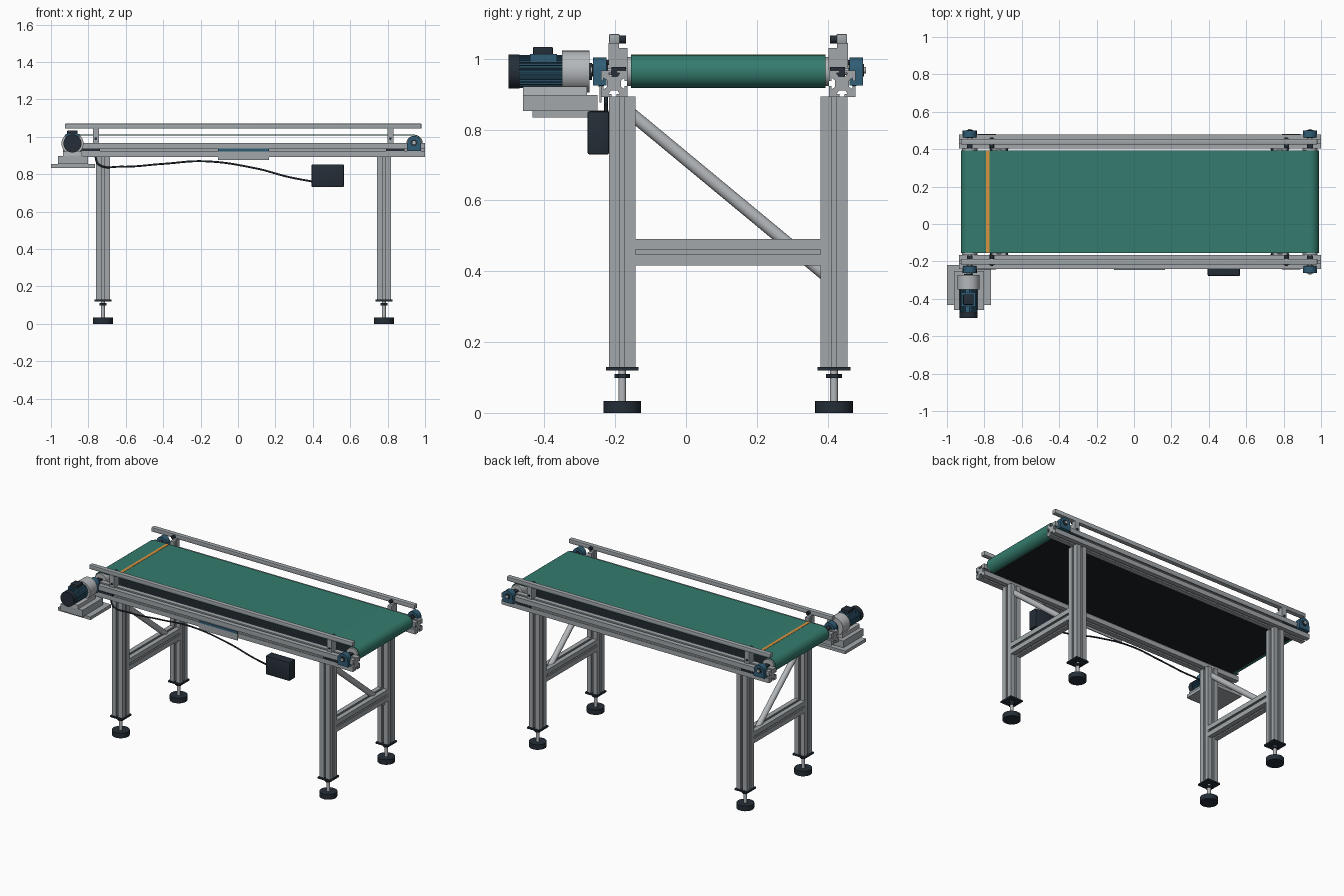
import bpy, bmesh, math
from mathutils import Vector

if "Cube" in bpy.data.objects:
    bpy.data.objects.remove(bpy.data.objects["Cube"], do_unlink=True)


def material(name, r, g, b):
    m = bpy.data.materials.new(name)
    m.use_nodes = True
    m.diffuse_color = (r, g, b, 1)
    m.node_tree.nodes["Principled BSDF"].inputs["Base Color"].default_value = (r, g, b, 1)
    return m


ALU = material("aluminium grey", 0.36, 0.39, 0.41)
STEEL = material("light steel", 0.46, 0.48, 0.50)
BLUE = material("machine blue", 0.03, 0.11, 0.18)
GREEN = material("belt green", 0.035, 0.20, 0.155)
DARK = material("dark slate", 0.018, 0.027, 0.038)
BLACK = material("belt black", 0.010, 0.014, 0.018)
ORANGE = material("stripe orange", 0.70, 0.29, 0.05)

YC = 0.119             # centre line of the conveyor
RX = (-0.878, 0.941)   # roller axes
RZ = 0.964
LEGS = (-0.722, 0.78)
parts = []


def finish(name, bm, *mats):
    bmesh.ops.recalc_face_normals(bm, faces=bm.faces)
    me = bpy.data.meshes.new(name)
    bm.to_mesh(me)
    bm.free()
    for m in mats:
        me.materials.append(m)
    ob = bpy.data.objects.new(name, me)
    bpy.context.collection.objects.link(ob)
    parts.append(ob)
    return ob


def box(name, mat, x, y, z, bevel=0):
    bm = bmesh.new()
    bmesh.ops.create_cube(bm, size=1)
    for v in bm.verts:
        v.co = [(r[0] + r[1]) / 2 + c * abs(r[1] - r[0]) for r, c in zip((x, y, z), v.co)]
    if bevel:
        bmesh.ops.bevel(bm, geom=bm.edges[:], offset=bevel, segments=2, affect='EDGES', profile=0.5)
    return finish(name, bm, mat)


def cyl(name, mat, a, b, r, seg=32):
    a, b = Vector(a), Vector(b)
    bm = bmesh.new()
    bmesh.ops.create_cone(bm, cap_ends=True, segments=seg, radius1=r, radius2=r, depth=(b - a).length)
    rot = (b - a).to_track_quat('Z', 'Y')
    for v in bm.verts:
        v.co = rot @ v.co + (a + b) / 2
    return finish(name, bm, mat)


def prism(name, mat, pts, axis, t0, t1):
    """Extrude a closed 2D profile along one axis."""
    place = {'x': lambda a, b, t: (t, a, b), 'y': lambda a, b, t: (a, t, b),
             'z': lambda a, b, t: (a, b, t)}[axis]
    bm = bmesh.new()
    lo = [bm.verts.new(place(a, b, t0)) for a, b in pts]
    hi = [bm.verts.new(place(a, b, t1)) for a, b in pts]
    bm.faces.new(lo)
    bm.faces.new(hi)
    for i in range(len(pts)):
        j = (i + 1) % len(pts)
        bm.faces.new((lo[i], lo[j], hi[j], hi[i]))
    return finish(name, bm, mat)


def slotted(name, axis, ca, cb, t0, t1, h=0.0375):
    """Square aluminium extrusion with a T-slot in each side."""
    side = [(h, -h), (h, -.007), (h - .008, -.007), (h - .008, -.016), (h - .018, -.009),
            (h - .018, .009), (h - .008, .016), (h - .008, .007), (h, .007)]
    pts = []
    for k in range(4):
        c, s = round(math.cos(k * math.pi / 2)), round(math.sin(k * math.pi / 2))
        pts += [(ca + c * a - s * b, cb + s * a + c * b) for a, b in side]
    return prism(name, ALU, pts, axis, t0, t1)


def span(s, near, far):
    """Range of y on side s, measured from the centre line."""
    return sorted((YC + s * near, YC + s * far))


for s, tag in ((-1, "front"), (1, "back")):
    # Side rails and product guides
    slotted(f"side_rail_{tag}", 'x', YC + s * 0.322, 0.930, -0.936, 1.0)
    box(f"guide_rail_{tag}", ALU, (-0.925, 0.98), span(s, .306, .336), (1.043, 1.07), 0.003)
    for x in (-0.76, 0.815):
        box(f"guide_post_{tag}", ALU, (x - .016, x + .016), span(s, .308, .338), (.966, 1.045))
        box(f"guide_post_base_{tag}", ALU, (x - .014, x + .014), span(s, .284, .31), (.966, 1.03))
        cyl(f"guide_knob_{tag}", DARK, (x, YC + s * .307, 1.055), (x, YC + s * .288, 1.055), .011, 16)
        cyl(f"post_screw_{tag}", DARK, (x, YC + s * .337, .99), (x, YC + s * .343, .99), .007, 12)
    # Slot connector plates
    for x in (-0.787, 0.84):
        box(f"slot_connector_{tag}", DARK, (x - .05, x + .05), span(s, .35, .363), (.923, .937))

    # Roller bearings
    for x in RX:
        arc = [(x + .036 * math.cos(a), .968 + .036 * math.sin(a))
               for a in (math.pi * i / 20 for i in range(21))]
        outline = [(x - .038, .925), (x + .038, .925), (x + .038, .945)] + arc + [(x - .038, .945)]
        prism(f"bearing_block_{tag}", BLUE, outline, 'y', *span(s, .343, .381))
        cyl(f"bearing_insert_{tag}", DARK, (x, YC + s * .34, .968), (x, YC + s * .384, .968), .018)
        cyl(f"bearing_bore_{tag}", STEEL, (x, YC + s * .34, .968), (x, YC + s * .389, .968), .009, 20)
        box(f"takeup_block_{tag}", DARK, (x - .015, x + .015), span(s, .288, .33), (.95, .977))

    # Legs with levelling feet
    y = YC + s * 0.299
    for x in LEGS:
        slotted(f"leg_{tag}", 'z', x, y, 0.127, 0.893)
        box(f"foot_plate_{tag}", DARK, (x - .046, x + .046), (y - .046, y + .046), (.12, .13))
        cyl(f"foot_stem_{tag}", STEEL, (x, y, .03), (x, y, .122), .011, 20)
        cyl(f"foot_nut_{tag}", DARK, (x, y, .098), (x, y, .11), .022, 6)
        cyl(f"foot_pad_{tag}", DARK, (x, y, 0), (x, y, .033), .053)

# Cross beams and diagonal braces
for x in LEGS:
    slotted("cross_beam", 'y', x, 0.454, YC - .264, YC + .264)
    cyl("diagonal_brace", STEEL, (x, -0.165, 0.853), (x, 0.40, 0.385), .018, 24)

# Rollers and shafts
for x in RX:
    cyl("roller", STEEL, (x, YC - .285, RZ), (x, YC + .285, RZ), .041, 40)
    cyl("roller_shaft", STEEL, (x, YC - .38, RZ), (x, YC + .38, RZ), .010, 20)


# Belt: a closed band around both rollers, dark inside and on the return run
def band(r):
    n = 24
    return [(x + r * math.cos(a), RZ + r * math.sin(a)) for x, start in ((RX[1], -.5), (RX[0], .5))
            for a in (math.pi * (start + i / n) for i in range(n + 1))]


bm = bmesh.new()
outer, inner = band(.047), band(.0415)
rings = [[bm.verts.new((x, y, z)) for x, z in pts]
         for pts, y in ((outer, YC - .275), (outer, YC + .275), (inner, YC + .275), (inner, YC - .275))]
count = len(outer)
for k in range(4):
    p, q = rings[k], rings[(k + 1) % 4]
    for i in range(count):
        j = (i + 1) % count
        f = bm.faces.new((p[i], p[j], q[j], q[i]))
        f.material_index = 1 if k == 2 or (i == count - 1 and k == 0) else 0
finish("belt", bm, GREEN, BLACK)
box("belt_stripe", ORANGE, (-.792, -.772), (YC - .275, YC + .275), (1.009, 1.0125))

# Rating plate on the front rail
box("rating_plate", ALU, (-.107, .167), (-.2445, -.2385), (.877, .937))
box("rating_plate_band", BLUE, (-.107, .167), (-.247, -.2435), (.921, .937))

# Motor platform
MX = -0.885
box("motor_bracket", ALU, (-1.0, -.765), (-.433, -.218), (.834, .854))
box("motor_platform", ALU, (-.963, -.803), (-.46, -.25), (.853, .898))
box("motor_foot", STEEL, (MX - .05, MX + .05), (-.46, -.28), (.897, .922))

# Gear motor with cooling fins
fins = []
for i in range(28):
    for d, r in ((-.3, .042), (-.2, .047), (.2, .047), (.3, .042)):
        a = (i + d) * math.tau / 28
        fins.append((MX + r * math.cos(a), RZ + r * math.sin(a)))
prism("motor_body", BLUE, fins, 'y', -.472, -.348)
cyl("motor_fan_cover", DARK, (MX, -.502, RZ), (MX, -.47, RZ), .048)
cyl("gearbox", STEEL, (MX, -.35, RZ), (MX, -.273, RZ), .059, 40)
cyl("coupling_flange", DARK, (MX, -.274, RZ), (MX, -.266, RZ), .024)
cyl("coupling_shaft", STEEL, (MX, -.275, RZ), (MX, -.25, RZ), .014, 20)
box("terminal_base", BLUE, (MX - .038, MX + .038), (-.44, -.365), (.99, 1.014))
box("terminal_box", DARK, (MX - .028, MX + .028), (-.432, -.376), (1.008, 1.034), .004)

# Control box and its cable
box("control_box", DARK, (.394, .566), (-.278, -.217), (.73, .852), .005)
cu = bpy.data.curves.new("cable", 'CURVE')
cu.dimensions = '3D'
cu.bevel_depth = .005
cu.bevel_resolution = 2
cu.resolution_u = 8
path = [(-.765, .9), (-.745, .852), (-.63, .84), (-.40, .855), (-.18, .869), (.10, .83), (.27, .785), (.40, .76)]
sp = cu.splines.new('BEZIER')
sp.bezier_points.add(len(path) - 1)
for p, (x, z) in zip(sp.bezier_points, path):
    p.co = (x, -.226, z)
    p.handle_left_type = p.handle_right_type = 'AUTO'
cu.materials.append(DARK)
bpy.context.collection.objects.link(bpy.data.objects.new("cable", cu))

# Smooth round parts, keep edges sharp
bpy.ops.object.select_all(action='DESELECT')
for ob in parts:
    ob.select_set(True)
bpy.context.view_layer.objects.active = parts[0]
bpy.ops.object.shade_smooth_by_angle(angle=math.radians(30))
